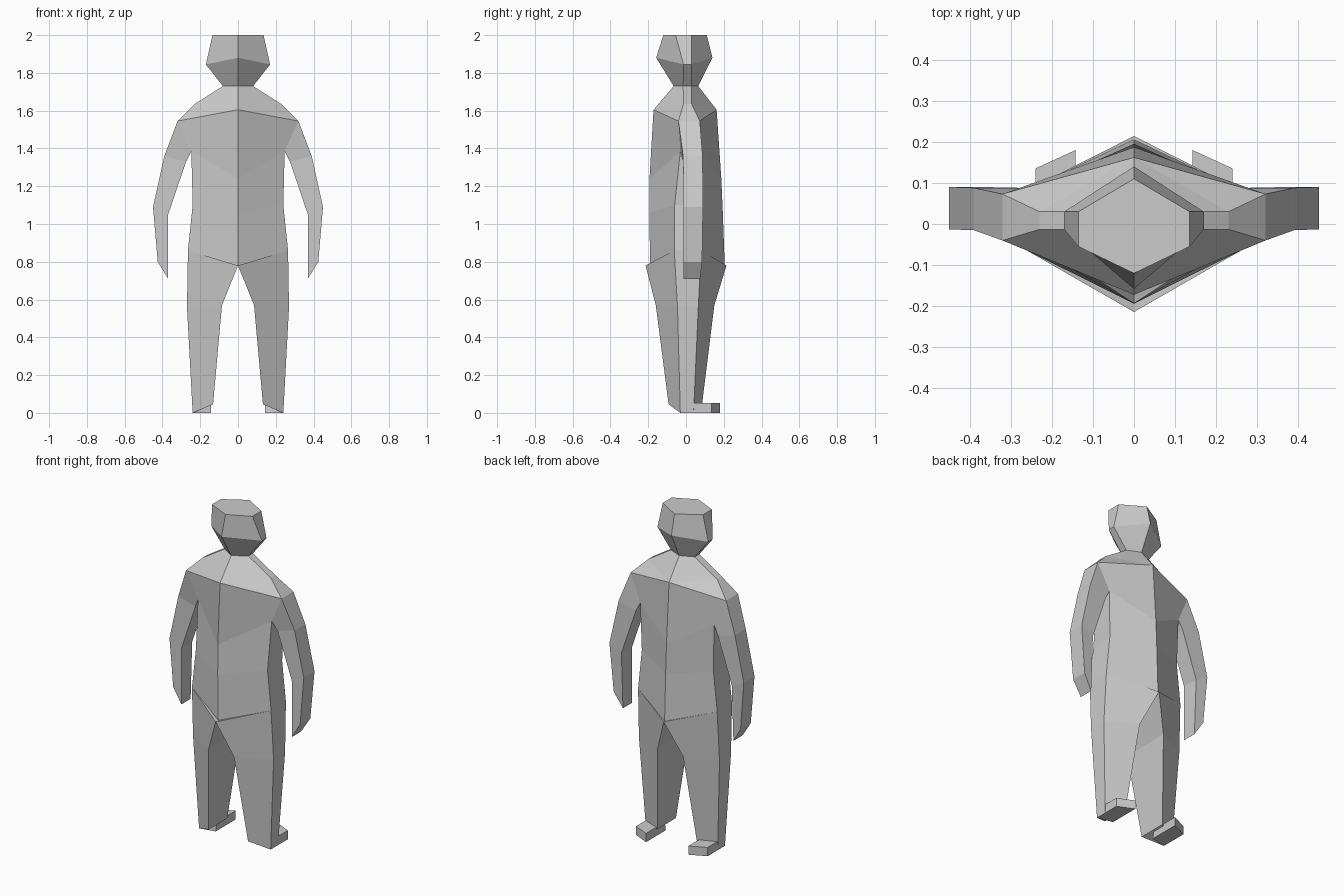
import bpy, bmesh

if "Cube" in bpy.data.objects:
    bpy.data.objects.remove(bpy.data.objects["Cube"])


def slab(name, rows, inner_wall=True, top=False, bottom=False, skip_outer=()):
    """Half body part from rows (top to bottom) of inner and outer points.
    Each point is (x, z, front y, back y). Mirrored across x = 0."""
    bm = bmesh.new()
    rings = []
    for (xi, zi, fi, bi), (xo, zo, fo, bo) in rows:
        pts = [(xi, fi, zi), (xo, fo, zo), (xo, bo, zo), (xi, bi, zi)]
        rings.append([bm.verts.new(p) for p in pts])
    for i, (a, b) in enumerate(zip(rings, rings[1:])):
        for k in range(4 if inner_wall else 3):
            if k == 1 and i in skip_outer:
                continue
            n = (k + 1) % 4
            bm.faces.new([a[k], b[k], b[n], a[n]])
    if top:
        bm.faces.new(rings[0])
    if bottom:
        bm.faces.new(rings[-1][::-1])
    bmesh.ops.remove_doubles(bm, verts=bm.verts, dist=0.0001)
    mesh = bpy.data.meshes.new(name)
    bm.to_mesh(mesh)
    bm.free()
    ob = bpy.data.objects.new(name, mesh)
    bpy.context.collection.objects.link(ob)
    mirror = ob.modifiers.new("mirror", 'MIRROR')
    mirror.use_clip = True
    return ob


# shared points
neck = ((0, 1.73, -.065, .065), (.08, 1.73, -.015, .03))
chest = (0, 1.605, -.172, .162)
shoulder = (.32, 1.545, -.04, .073)
armpit = (.247, 1.385, -.03, .085)

# head
slab("head", [
    ((0, 2.0, -.12, .11), (.135, 2.0, -.055, .03)),
    ((0, 1.88, -.158, .14), (.17, 1.845, -.013, .03)),
    neck,
], inner_wall=False, top=True)

# torso
slab("torso", [
    neck,
    (chest, (.23, 1.635, -.013, .03)),
    (chest, shoulder),
    ((0, 1.24, -.193, .187), armpit),
    ((0, 1.06, -.194, .195), (.24, 1.1, -.06, .08)),
    ((0, .78, -.19, .205), (.265, .86, -.062, .08)),
], inner_wall=False, skip_outer=(2,))

# arms
slab("arms", [
    (armpit, shoulder),
    ((.275, 1.33, -.015, .088), (.39, 1.36, -.015, .088)),
    ((.37, 1.05, -.013, .09), (.45, 1.09, -.013, .09)),
    ((.37, .71, -.013, .075), (.425, .80, -.013, .085)),
], bottom=True)

# legs
slab("legs", [
    ((0, .78, -.214, .214), (.265, .86, -.062, .08)),
    ((.085, .57, -.16, .15), (.27, .56, -.045, .065)),
    ((.132, .045, -.092, .085), (.24, 0, -.03, .04)),
], top=True, bottom=True)

# feet
slab("feet", [
    ((.142, .053, 0, .18), (.24, .053, -.03, .135)),
    ((.142, 0, -.01, .18), (.24, 0, -.03, .135)),
], top=True, bottom=True)
